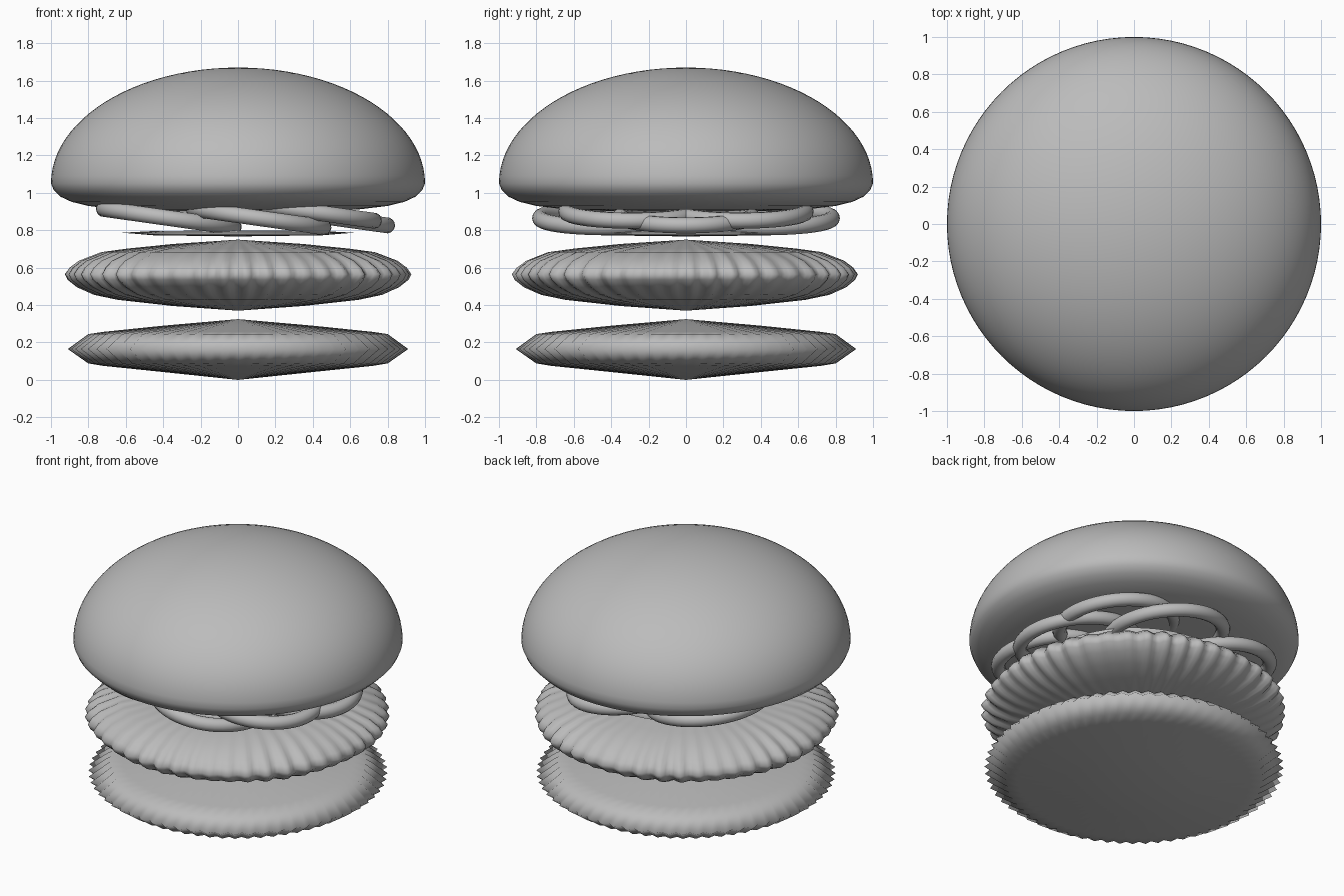
import bpy, bmesh, math

cube = bpy.data.objects.get("Cube")
if cube:
    bpy.data.objects.remove(cube)

grey = bpy.data.materials.new("plain grey")
grey.use_nodes = True
grey.diffuse_color = (0.5, 0.5, 0.5, 1)
grey.node_tree.nodes["Principled BSDF"].inputs["Base Color"].default_value = (0.5, 0.5, 0.5, 1)


def finish(obj, name, angle=180):
    obj.name = name
    obj.data.materials.append(grey)
    bpy.ops.object.select_all(action='DESELECT')
    obj.select_set(True)
    bpy.context.view_layer.objects.active = obj
    bpy.ops.object.shade_smooth_by_angle(angle=math.radians(angle))


def lathe(name, profile, segments, ripple=None, angle=180):
    """Turn a profile (pole to pole, bottom first); ripple scales the radius."""
    bm = bmesh.new()
    bottom = bm.verts.new((0, 0, profile[0][1]))
    top = bm.verts.new((0, 0, profile[-1][1]))
    rings = []
    for r, z in profile[1:-1]:
        ring = []
        for i in range(segments):
            a = math.tau * i / segments
            k = r * (ripple(i, a, r, z) if ripple else 1)
            ring.append(bm.verts.new((k * math.cos(a), k * math.sin(a), z)))
        rings.append(ring)
    for i in range(segments):
        j = (i + 1) % segments
        bm.faces.new((bottom, rings[0][j], rings[0][i]))
        bm.faces.new((top, rings[-1][i], rings[-1][j]))
        for low, high in zip(rings, rings[1:]):
            bm.faces.new((low[i], low[j], high[j], high[i]))
    mesh = bpy.data.meshes.new(name)
    bm.to_mesh(mesh)
    bm.free()
    obj = bpy.data.objects.new(name, mesh)
    bpy.context.collection.objects.link(obj)
    finish(obj, name, angle)


# Top bun: shallow underside, rounded rim and elliptical dome
underside = [(0, 0.9), (0.4, 0.902), (0.65, 0.912), (0.8, 0.93),
             (0.89, 0.952), (0.95, 0.98), (0.985, 1.015)]
dome = [(math.cos(t), 1.05 + 0.62 * math.sin(t))
        for t in (math.pi / 2 * i / 24 for i in range(24))]
lathe("top_bun", underside + dome + [(0, 1.67)], 96)

# Bottom bun: pleated rim with a crisp zigzag edge
lathe("bottom_bun",
      [(0, 0), (0.4, 0.042), (0.72, 0.075), (0.8, 0.088), (0.91, 0.165),
       (0.8, 0.245), (0.72, 0.257), (0.4, 0.29), (0, 0.325)], 128,
      lambda i, a, r, z: 1 - 0.035 * (i % 2))


# Patty: irregular, slightly twisted ridges
def patty_ripple(i, a, r, z):
    ridge = math.sin(48 * a + 6 * (z - 0.56) + 0.8 * math.sin(5 * a))
    return 0.975 + (0.016 + 0.007 * math.sin(7 * a)) * ridge


lathe("patty",
      [(0, 0.37), (0.35, 0.395), (0.65, 0.428), (0.78, 0.455), (0.87, 0.495), (0.92, 0.535),
       (0.935, 0.565), (0.91, 0.6), (0.86, 0.637), (0.74, 0.683), (0.6, 0.702),
       (0.35, 0.727), (0, 0.75)], 240, patty_ripple)

# Thin slice
lathe("slice", [(0, 0.767), (0.45, 0.773), (0.62, 0.787), (0.45, 0.796), (0, 0.8)], 64)

# Overlapping tilted rings, paired front and back
for label, x, y, z in (("left", -0.37, 0.3, 0.865), ("middle", 0.11, 0.43, 0.865),
                       ("right", 0.38, 0.29, 0.9), ("end", 0.45, 0, 0.875)):
    for side, sign in (("front", -1), ("back", 1)):
        if y == 0 and sign > 0:
            continue
        bpy.ops.mesh.primitive_torus_add(
            major_segments=48, minor_segments=14, major_radius=0.35, minor_radius=0.043,
            location=(x, sign * y, z), rotation=(0, math.radians(8), 0))
        finish(bpy.context.object, f"onion_ring_{label}_{side}")
